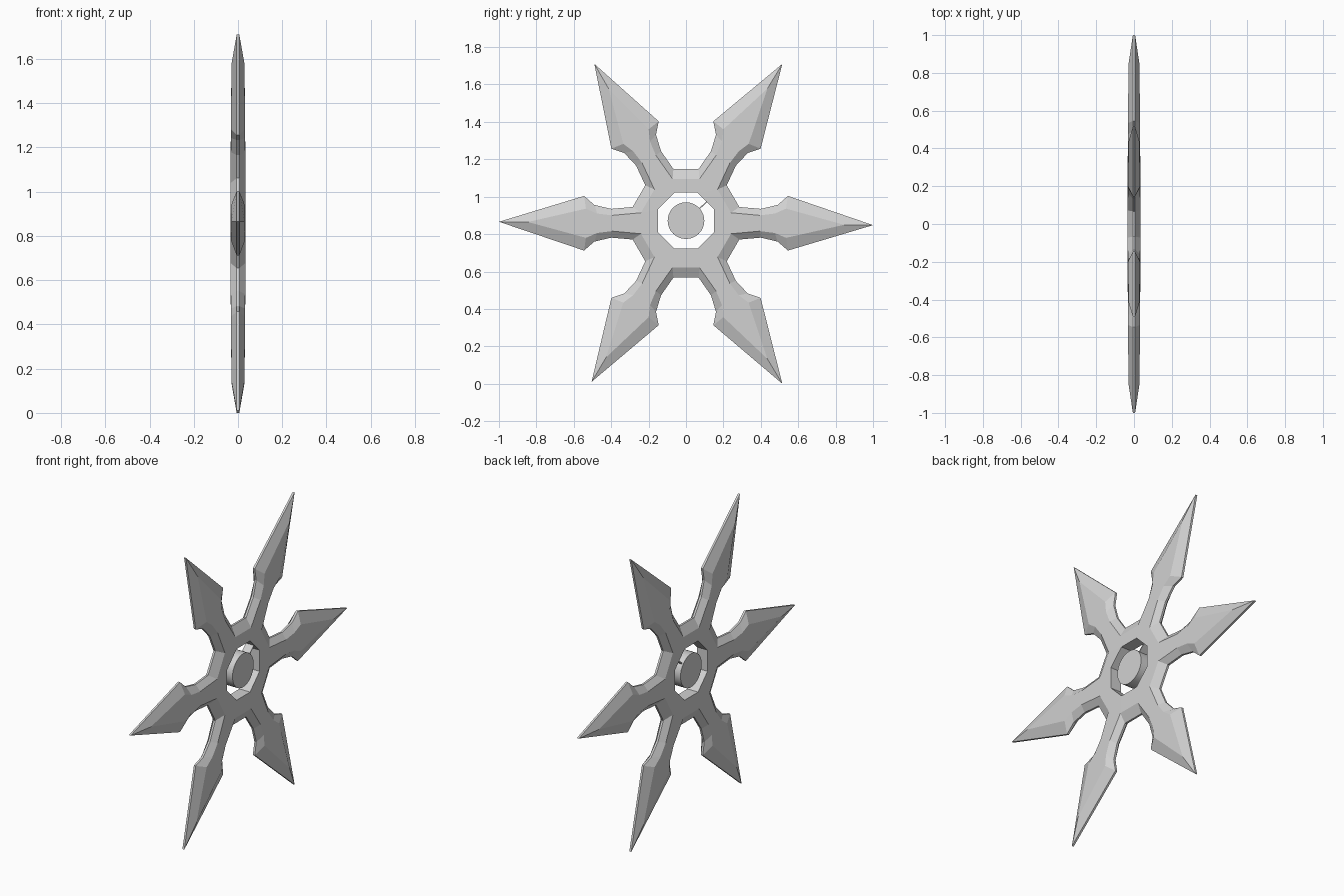
import bpy, bmesh
from math import sin, cos, pi, radians
from mathutils import Vector, Matrix

if "Cube" in bpy.data.objects:
    bpy.data.objects.remove(bpy.data.objects["Cube"])

CENTRE_Z = 0.858
HUB_Z = 0.872
RIM = 0.006      # half thickness of the cutting edge

steel = bpy.data.materials.new("light steel grey")
steel.use_nodes = True
steel.diffuse_color = (0.64, 0.64, 0.64, 1)
steel.node_tree.nodes["Principled BSDF"].inputs["Base Color"].default_value = (0.64, 0.64, 0.64, 1)


def make_object(name, bm):
    bmesh.ops.recalc_face_normals(bm, faces=bm.faces)
    mesh = bpy.data.meshes.new(name)
    bm.to_mesh(mesh)
    bm.free()
    mesh.materials.append(steel)
    obj = bpy.data.objects.new(name, mesh)
    bpy.context.collection.objects.link(obj)
    return obj


# Half profiles of one arm (along, across), from the valley to the shoulder
edge_half = [(0.285, 0.087), (0.40, 0.077), (0.49, 0.098), (0.545, 0.146)]
ridge_half = [(0.241, 0.056), (0.395, 0.042), (0.475, 0.052), (0.535, 0.078)]
# Slightly uneven tips (y, z) measured from the centre
tips = [(1, -0.01), (0.515, 0.852), (-0.49, 0.852),
        (-1, 0.008), (-0.505, -0.848), (0.515, -0.858)]


def star_outline(half, tip_scale):
    points = []
    for i, tip in enumerate(tips):
        c, s = cos(i * pi / 3), sin(i * pi / 3)
        def turn(a, b):
            return Vector((a * c - b * s, a * s + b * c))
        points += [turn(a, -b) for a, b in half]
        points.append(Vector(tip) * tip_scale)
        points += [turn(a, b) for a, b in reversed(half)]
    return points


def ridge_depth(p):
    return 0.036 - 0.008 * p.length


def loop(bm, points, depth, z):
    return [bm.verts.new((depth(p), p.x, p.y + z)) for p in points]


def bridge(bm, a, b):
    for i in range(len(a)):
        j = (i + 1) % len(a)
        bm.faces.new((a[i], a[j], b[j], b[i]))


# Bladed star with bevelled edges and an octagonal hole
bm = bmesh.new()
edge_pts = star_outline(edge_half, 1.0)
ridge_pts = star_outline(ridge_half, 0.845)
hole_pts = [Vector((cos(a), sin(a))) * 0.162
            for a in (radians(22.5 + 45 * k) for k in range(8))]
rims, holes = [], []
for side in (1, -1):
    rim = loop(bm, edge_pts, lambda p: side * RIM, CENTRE_Z)
    ridge = loop(bm, ridge_pts, lambda p: side * ridge_depth(p), CENTRE_Z)
    hole = loop(bm, hole_pts, lambda p: side * ridge_depth(p), HUB_Z)
    bridge(bm, rim, ridge)
    borders = []
    for ring in (ridge, hole):
        for i, v in enumerate(ring):
            w = ring[(i + 1) % len(ring)]
            borders.append(bm.edges.get((v, w)) or bm.edges.new((v, w)))
    bmesh.ops.triangle_fill(bm, use_beauty=True, edges=borders, normal=(side, 0, 0))
    rims.append(rim)
    holes.append(hole)
bridge(bm, *rims)
bridge(bm, *holes)
make_object("bladed_star", bm)

# Round disc inside the hole
bm = bmesh.new()
bmesh.ops.create_cone(bm, cap_ends=True, segments=32, radius1=0.098, radius2=0.098, depth=0.066,
                      matrix=Matrix.Translation((0, 0, HUB_Z)) @ Matrix.Rotation(pi / 2, 4, 'Y'))
disc = make_object("centre_disc", bm)
bpy.context.view_layer.objects.active = disc
disc.select_set(True)
bpy.ops.object.shade_smooth_by_angle(angle=radians(30))

# Thin strut joining the disc to the star
bm = bmesh.new()
bmesh.ops.create_cube(bm, size=1, matrix=Matrix.Translation((0, 0, HUB_Z))
                      @ Matrix.Rotation(radians(42), 4, 'X')
                      @ Matrix.Translation((0, 0.124, 0))
                      @ Matrix.Diagonal((0.05, 0.058, 0.006, 1)))
make_object("disc_strut", bm)
